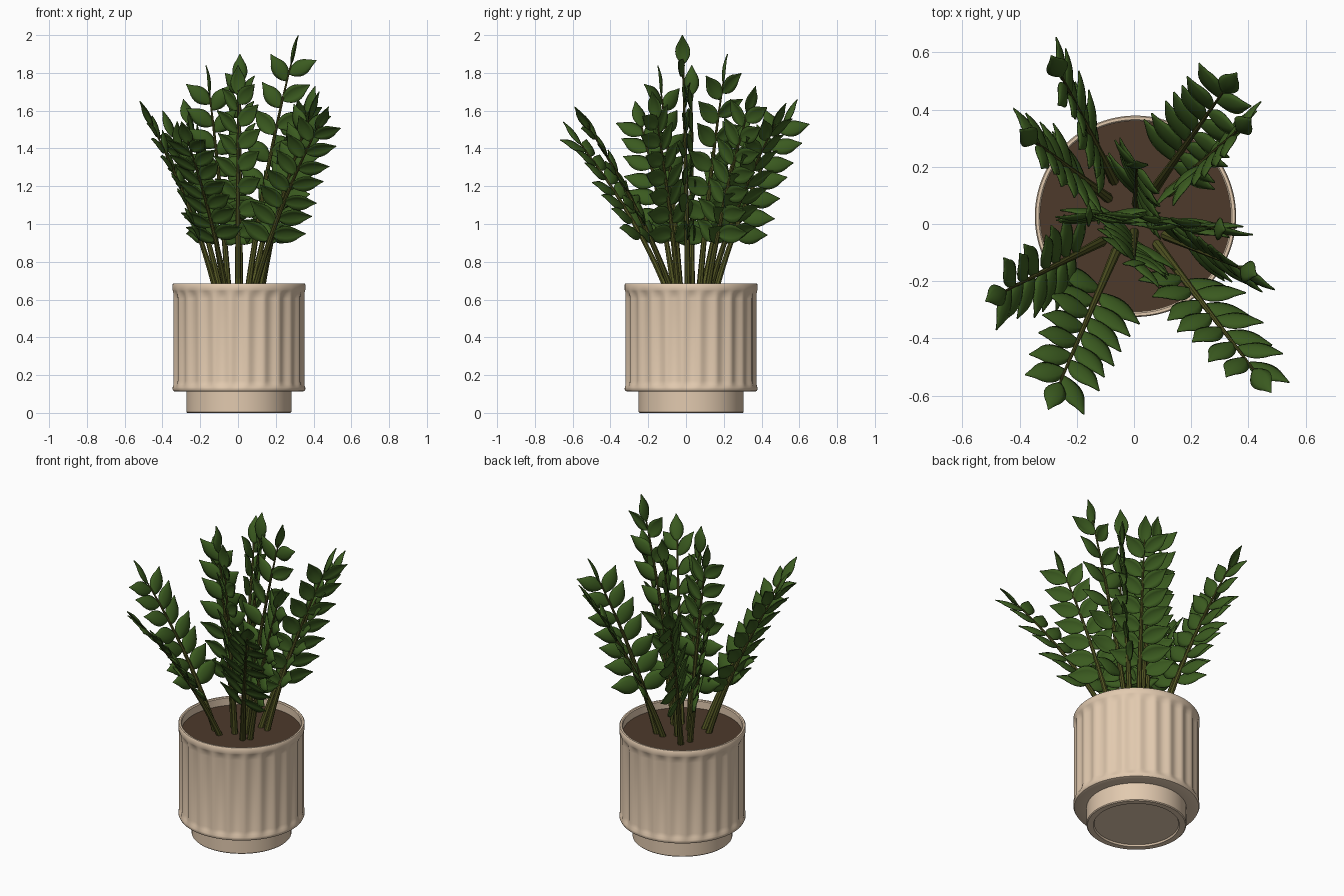
import bpy, bmesh, math, random
from mathutils import Vector

if "Cube" in bpy.data.objects:
    bpy.data.objects.remove(bpy.data.objects["Cube"])

random.seed(4)
CX, CY = 0.005, 0.027          # pot axis
SOIL_Z = 0.635


def material(name, rgb):
    m = bpy.data.materials.new(name)
    m.diffuse_color = (*rgb, 1)
    m.use_nodes = True
    m.node_tree.nodes["Principled BSDF"].inputs["Base Color"].default_value = m.diffuse_color
    return m


CLAY = material("beige_clay", (0.76, 0.59, 0.43))
SOIL = material("dark_soil", (0.074, 0.042, 0.024))
LEAF = material("leaf_green", (0.043, 0.103, 0.014))
STEM = material("stem_olive", (0.082, 0.088, 0.016))


def finish(name, bm, mat, angle=40):
    mesh = bpy.data.meshes.new(name)
    bm.to_mesh(mesh)
    bm.free()
    mesh.materials.append(mat)
    ob = bpy.data.objects.new(name, mesh)
    bpy.context.collection.objects.link(ob)
    bpy.ops.object.select_all(action='DESELECT')
    ob.select_set(True)
    bpy.context.view_layer.objects.active = ob
    bpy.ops.object.shade_smooth_by_angle(angle=math.radians(angle))
    return ob


def bridge(bm, rings):
    for a, b in zip(rings, rings[1:]):
        n = len(a)
        for i in range(n):
            j = (i + 1) % n
            bm.faces.new((a[i], a[j], b[j], b[i]))


# fluted pot on a narrower foot: (radius, height, flute strength)
PROFILE = [(0.235, 0.010, 0), (0.240, 0, 0), (0.273, 0, 0), (0.278, 0.005, 0),
           (0.278, 0.112, 0), (0.336, 0.112, 0), (0.347, 0.116, 0), (0.352, 0.126, 0),
           (0.352, 0.136, 0.1), (0.350, 0.150, 0.6), (0.349, 0.170, 1), (0.349, 0.605, 1),
           (0.350, 0.630, 0.7), (0.351, 0.645, 0.15), (0.352, 0.652, 0), (0.352, 0.679, 0),
           (0.348, 0.685, 0), (0.338, 0.685, 0), (0.333, 0.680, 0), (0.333, 0.620, 0)]
FLUTES, SEG = 24, 192
bm = bmesh.new()
rings = []
for r, z, w in PROFILE:
    ring = []
    for i in range(SEG):
        a = 2 * math.pi * i / SEG
        rr = r - 0.013 * w * abs(math.cos(a * FLUTES / 2)) ** 1.5
        ring.append(bm.verts.new((CX + rr * math.cos(a), CY + rr * math.sin(a), z)))
    rings.append(ring)
bridge(bm, rings)
bm.faces.new(rings[0][::-1])
finish("fluted_pot", bm, CLAY)

# soil disc
bm = bmesh.new()
bmesh.ops.create_circle(bm, cap_ends=True, segments=96, radius=0.334)
bmesh.ops.translate(bm, verts=bm.verts, vec=(CX, CY, SOIL_Z))
finish("soil", bm, SOIL)


# domed pointed leaf blade, added to a bmesh
WIDTHS = [0.10, 0.52, 0.80, 0.96, 1.0, 0.93, 0.76, 0.48, 0.24, 0.02]


def add_leaf(bm, root, direction, normal, length, width):
    d = direction.normalized()
    side = d.cross(normal).normalized()
    n = side.cross(d)
    rows = []
    for k, w in enumerate(WIDTHS):
        s = k / (len(WIDTHS) - 1)
        half = 0.5 * width * w
        row = []
        for u in (-1, -0.55, 0, 0.55, 1):
            bow = 0.08 * length * math.sin(math.pi * s) - 0.35 * half * abs(u) ** 1.4
            row.append(bm.verts.new(root + d * (length * s) + side * (half * u) + n * bow))
        rows.append(row)
    for a, b in zip(rows, rows[1:]):
        for i in range(4):
            bm.faces.new((a[i], a[i + 1], b[i + 1], b[i]))


# stalk: base xy, tip xyz, twist of the leaf plane (0 = sideways, 90 = radial)
STALKS = [
    ((-0.07, 0.15), (-0.29, 0.59, 1.66), 105),
    ((-0.09, 0.09), (-0.40, 0.33, 1.60), 115),
    ((0.07, 0.12), (0.36, 0.53, 1.64), 10),
    ((0.12, 0.11), (0.41, 0.37, 1.73), 80),
    ((-0.11, -0.06), (-0.52, -0.27, 1.65), 35),
    ((-0.06, -0.09), (-0.30, -0.65, 1.54), 12),
    ((0.08, -0.07), (0.48, -0.59, 1.62), 45),
    ((0.11, -0.04), (0.43, -0.18, 1.70), 108),
    ((0.05, 0.01), (0.32, -0.02, 2.00), 90),
    ((0.01, 0.07), (0.01, 0.22, 1.90), 60),
    ((-0.05, 0.03), (-0.17, 0.03, 1.84), 90),
    ((0.00, -0.03), (0.00, -0.15, 1.84), 40),
]
PAIRS, SIDES = 7, 8
Z = Vector((0, 0, 1))

for num, (base, tip, twist) in enumerate(STALKS, 1):
    p0 = Vector((*base, SOIL_Z - 0.01))
    p2 = Vector(tip)
    p1 = p0.lerp(p2, 0.33)
    p1.z = (p0.z + p2.z) / 2

    def point(t):
        return p0 * (1 - t) ** 2 + p1 * (2 * t * (1 - t)) + p2 * t * t

    def tangent(t):
        return ((p1 - p0) * (1 - t) + (p2 - p1) * t).normalized()

    radial = Vector((p2.x - p0.x, p2.y - p0.y, 0)).normalized()
    across = Z.cross(radial)
    tw = math.radians(twist)
    plane = across * math.cos(tw) + radial * math.sin(tw)
    t_end = 1 - 0.16 / (p2 - p1).length / 2

    # tapered stem tube
    bm = bmesh.new()
    rings = []
    for k in range(15):
        t = (t_end + 0.02) * k / 14
        tan = tangent(t)
        e1 = (across - tan * across.dot(tan)).normalized()
        e2 = tan.cross(e1)
        r = 0.018 - 0.0145 * k / 14
        rings.append([bm.verts.new(point(t) + (e1 * math.cos(a) + e2 * math.sin(a)) * r)
                      for a in (2 * math.pi * i / SIDES for i in range(SIDES))])
    bridge(bm, rings)
    bm.faces.new(rings[0][::-1])
    bm.faces.new(rings[-1])
    finish(f"stem_{num}", bm, STEM)

    # paired leaflets
    bm = bmesh.new()
    t0 = (0.93 - p0.z) / (p2.z - p0.z)
    for k in range(PAIRS):
        f = k / (PAIRS - 1)
        for sgn in (-1, 1):
            t = t0 + (t_end - 0.05 - t0) * f + 0.014 * sgn
            tan = tangent(t)
            side = (plane - tan * plane.dot(tan)).normalized()
            normal = tan.cross(side)
            if normal.z < 0:
                normal = -normal
            ang = math.radians(70 - 24 * f + random.uniform(-5, 5))
            d = tan * math.cos(ang) + side * (sgn * math.sin(ang))
            d += normal * random.uniform(-0.15, 0.15)
            add_leaf(bm, point(t), d, normal + Z * 0.2,
                     0.185 - 0.02 * f, 0.103 - 0.018 * f)
    # end leaf, its blade facing back over the pot
    root = point(t_end)
    add_leaf(bm, root, p2 - root, (p2 - root).cross(across), (p2 - root).length, 0.078)
    ob = finish(f"leaves_{num}", bm, LEAF, 60)
    mod = ob.modifiers.new("thickness", 'SOLIDIFY')
    mod.thickness = 0.005
    mod.offset = 0
